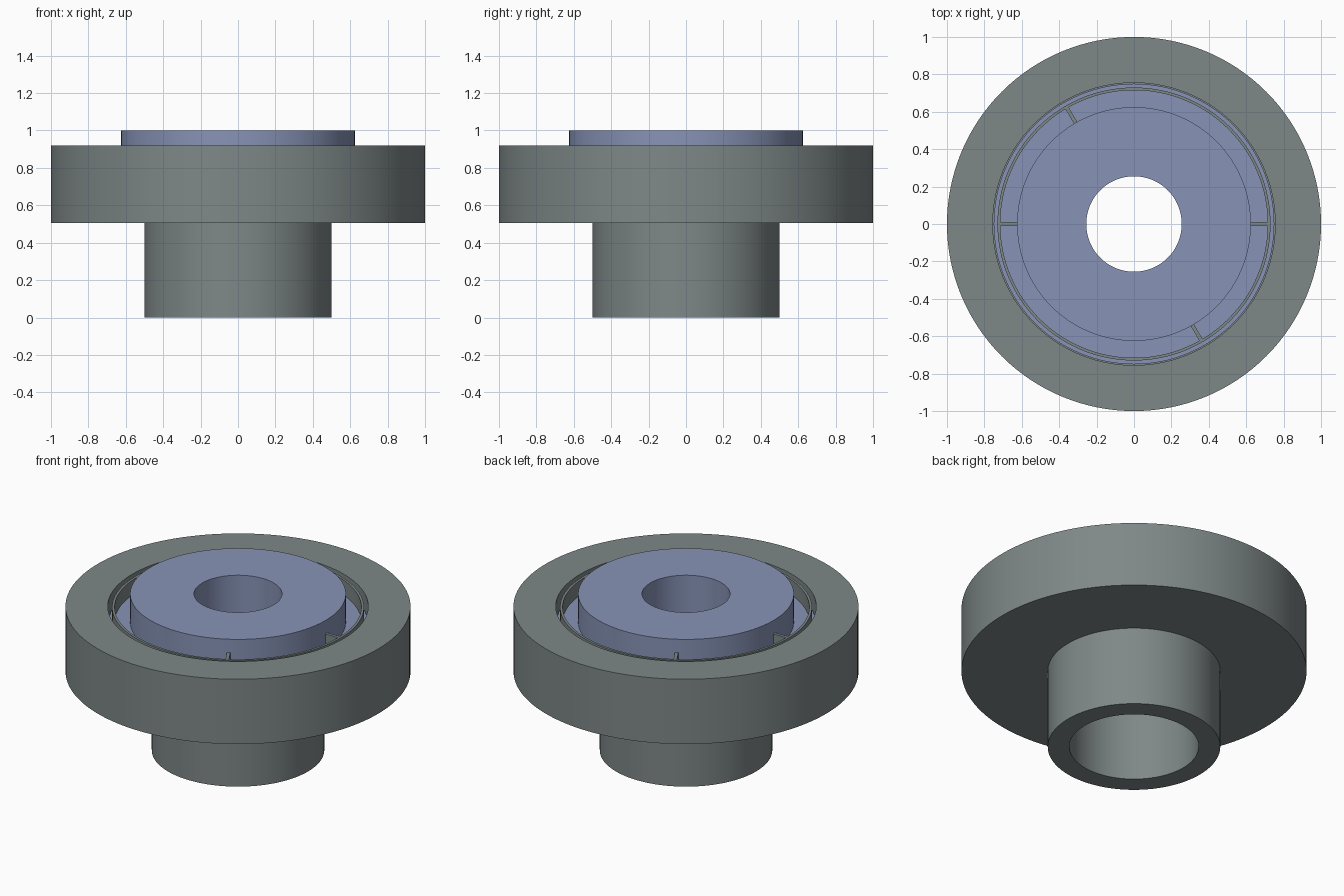
import bpy, bmesh, math
from mathutils import Matrix

if "Cube" in bpy.data.objects:
    bpy.data.objects.remove(bpy.data.objects["Cube"])

SEGMENTS = 128


def material(name, rgb):
    m = bpy.data.materials.new(name)
    m.diffuse_color = (*rgb, 1)
    m.use_nodes = True
    m.node_tree.nodes["Principled BSDF"].inputs["Base Color"].default_value = m.diffuse_color
    return m


grey = material("steel grey", (0.21, 0.245, 0.245))
blue = material("slate blue", (0.245, 0.295, 0.47))


def finish(name, bm, mat):
    bmesh.ops.recalc_face_normals(bm, faces=bm.faces)
    mesh = bpy.data.meshes.new(name)
    bm.to_mesh(mesh)
    bm.free()
    mesh.materials.append(mat)
    obj = bpy.data.objects.new(name, mesh)
    bpy.context.collection.objects.link(obj)
    bpy.ops.object.select_all(action='DESELECT')
    obj.select_set(True)
    bpy.context.view_layer.objects.active = obj
    bpy.ops.object.shade_smooth_by_angle(angle=math.radians(30))
    return obj


def lathe(name, profile, mat):
    """Spin a closed (radius, height) profile around the z axis."""
    bm = bmesh.new()
    rings = []
    for i in range(SEGMENTS):
        a = math.tau * i / SEGMENTS
        rings.append([bm.verts.new((r * math.cos(a), r * math.sin(a), z)) for r, z in profile])
    n = len(profile)
    for i in range(SEGMENTS):
        p, q = rings[i], rings[(i + 1) % SEGMENTS]
        for k in range(n):
            j = (k + 1) % n
            bm.faces.new((p[k], q[k], q[j], p[j]))
    return finish(name, bm, mat)


# Housing: narrow hub, wide flange and round pocket in the top
lathe("housing", [(0.375, 0), (0.5, 0), (0.5, 0.505), (1, 0.505), (1, 0.92),
                  (0.755, 0.92), (0.755, 0.6), (0.375, 0.6)], grey)

# Bored core: raised boss on a wider shoulder
lathe("core", [(0.255, 0.602), (0.75, 0.602), (0.75, 0.82), (0.625, 0.82),
               (0.625, 1), (0.255, 1)], blue)

# Thin retaining ring standing on the shoulder
lathe("retaining_ring", [(0.715, 0.815), (0.73, 0.815), (0.73, 0.915), (0.715, 0.915)], grey)

# Radial tabs joining the ring to the boss
for i, angle in enumerate((0, 120, 180, 300)):
    bm = bmesh.new()
    bmesh.ops.create_cube(bm, size=1, matrix=Matrix.Rotation(math.radians(angle), 4, 'Z')
                          @ Matrix.Translation((0.67, 0, 0.865))
                          @ Matrix.Diagonal((0.1, 0.02, 0.1, 1)))
    finish(f"ring_tab_{i + 1}", bm, grey)
